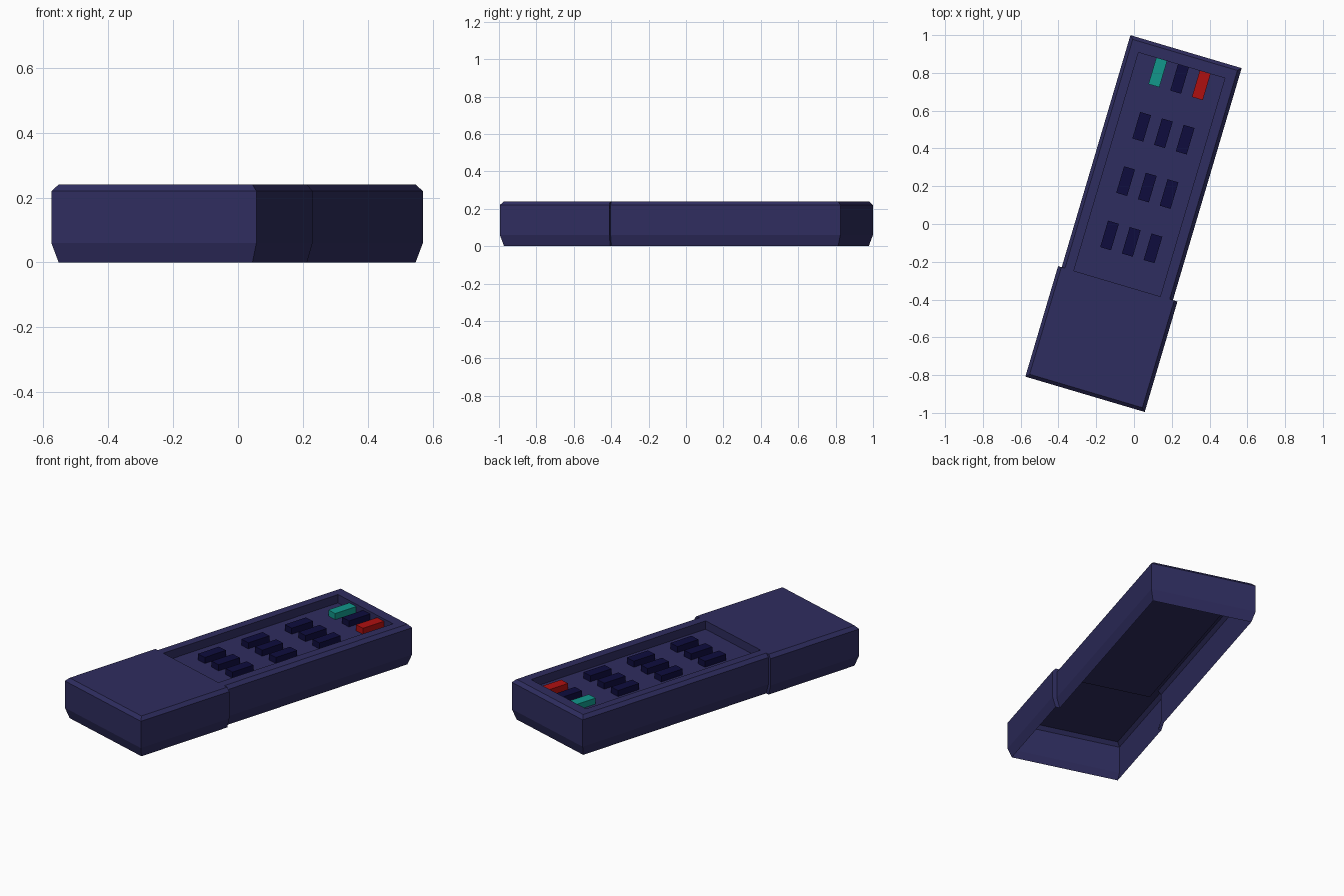
import bpy
import bmesh
from mathutils import Matrix, Vector
from math import radians

cube = bpy.data.objects.get("Cube")
if cube:
    bpy.data.objects.remove(cube, do_unlink=True)

TURN = Matrix.Rotation(radians(-16.5), 4, "Z")


def material(name, rgb):
    m = bpy.data.materials.new(name)
    m.use_nodes = True
    color = (*rgb, 1)
    m.diffuse_color = color
    m.node_tree.nodes["Principled BSDF"].inputs["Base Color"].default_value = color
    return m


navy = material("navy plastic", (0.028, 0.026, 0.115))
dark = material("dark navy", (0.0044, 0.0037, 0.048))
teal = material("teal", (0.006, 0.31, 0.26))
red = material("red", (0.43, 0.005, 0.005))


def finish(name, bm, mat):
    mesh = bpy.data.meshes.new(name)
    bm.to_mesh(mesh)
    bm.free()
    mesh.materials.append(mat)
    ob = bpy.data.objects.new(name, mesh)
    bpy.context.collection.objects.link(ob)
    ob.matrix_world = TURN
    return ob


def bridge(bm, a, b):
    for i in range(len(a)):
        j = (i + 1) % len(a)
        bm.faces.new((a[i], a[j], b[j], b[i]))


# Casing: stepped outline lofted upward, open underneath
GRIP_L, GRIP_R = -0.322, 0.337
BODY_L, BODY_R = -0.302, 0.312
FRONT, STEP, BACK = -0.938, -0.328, 0.953
# each corner: position and the direction its inset moves
outline = [
    (GRIP_L, FRONT, 1, 1), (GRIP_R, FRONT, -1, 1),
    (GRIP_R, STEP, -1, 0), (BODY_R, STEP, -1, 0),
    (BODY_R, BACK, -1, -1), (BODY_L, BACK, 1, -1),
    (BODY_L, STEP, 1, 0), (GRIP_L, STEP, 1, 0),
]
bm = bmesh.new()
rings = []
for z, inset in ((0, 0.018), (0.06, 0), (0.22, 0), (0.24, 0.018)):
    rings.append([bm.verts.new((x + dx * inset, y + dy * inset, z))
                  for x, y, dx, dy in outline])
for low, high in zip(rings, rings[1:]):
    bridge(bm, low, high)

# Top surface with the sunken keypad tray
tray = [(-0.235, STEP), (0.242, STEP), (0.242, 0.877), (-0.235, 0.877)]
FLOOR = 0.19
rim = [bm.verts.new((x, y, 0.24)) for x, y in tray]
floor = [bm.verts.new((x, y, FLOOR)) for x, y in tray]
g0, g1, g2, b1, b2, b3, b0, g3 = rings[-1]
bm.faces.new((g0, g1, g2, b1, rim[1], rim[0], b0, g3))
bm.faces.new((b1, b2, rim[2], rim[1]))
bm.faces.new((b2, b3, rim[3], rim[2]))
bm.faces.new((b3, b0, rim[0], rim[3]))
bridge(bm, rim, floor)
bm.faces.new(floor)
finish("casing", bm, navy)


# Keypad buttons
def button(name, x, y, mat):
    bm = bmesh.new()
    bmesh.ops.create_cube(bm, size=1)
    bmesh.ops.scale(bm, vec=Vector((0.06, 0.146, 0.036)), verts=bm.verts)
    bmesh.ops.translate(bm, vec=Vector((x, y, FLOOR + 0.018)), verts=bm.verts)
    under = [f for f in bm.faces if f.normal.z < -0.5]
    bmesh.ops.delete(bm, geom=under, context="FACES_ONLY")
    finish(name, bm, mat)


for row in range(4):
    for col in range(3):
        mat = dark
        if row == 0:
            mat = (teal, dark, red)[col]
        button(f"button_row{row + 1}_{col + 1}",
               -0.107 + 0.12 * col, 0.805 - 0.3 * row, mat)
